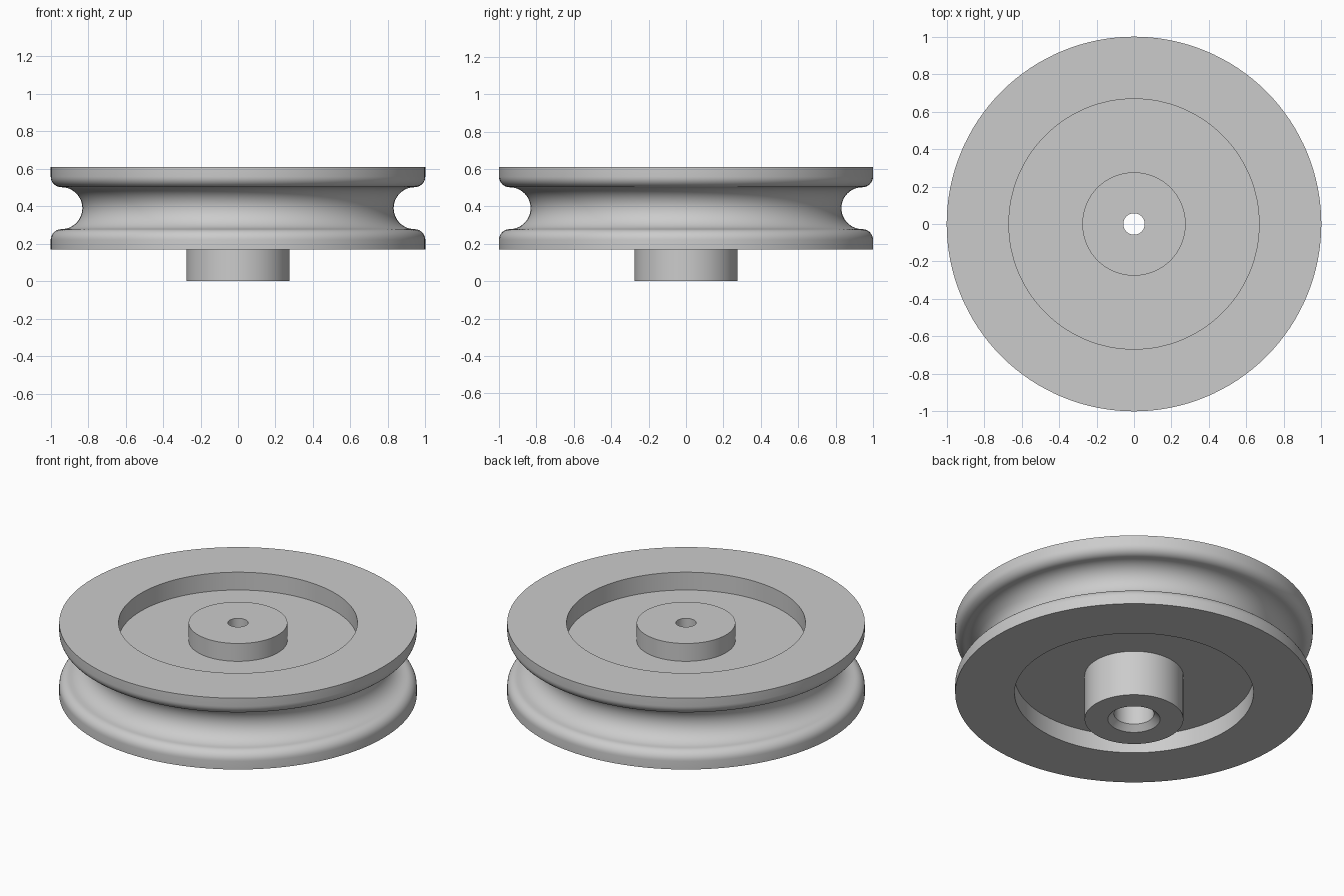
import bpy, bmesh, math

if "Cube" in bpy.data.objects:
    bpy.data.objects.remove(bpy.data.objects["Cube"])

SEGMENTS = 128

# Heights
TOP, BOTTOM = 0.61, 0.17          # rim faces
WEB_TOP, WEB_BOTTOM = 0.50, 0.28  # thin disc between rim and hub
MID = 0.39                        # centre of the rope groove

# Radii
RIM, RECESS, HUB = 1.0, 0.668, 0.276
BORE, HOLE, CHAMFER = 0.112, 0.057, 0.034
GROOVE, FILLET = 0.112, 0.057
LIP = RIM - FILLET


def arc(cr, cz, radius, start, end, steps):
    """Points of an arc in the (radius, height) plane, angles in degrees."""
    angles = [math.radians(start + (end - start) * i / steps) for i in range(steps + 1)]
    return [(cr + radius * math.cos(a), cz + radius * math.sin(a)) for a in angles]


def lathe(name, profile, material):
    """Revolve a closed (radius, height) profile around z."""
    bm = bmesh.new()
    rings = []
    for i in range(SEGMENTS):
        a = 2 * math.pi * i / SEGMENTS
        rings.append([bm.verts.new((r * math.cos(a), r * math.sin(a), z)) for r, z in profile])
    n = len(profile)
    for i in range(SEGMENTS):
        a, b = rings[i], rings[(i + 1) % SEGMENTS]
        for j in range(n):
            k = (j + 1) % n
            bm.faces.new((a[j], b[j], b[k], a[k]))
    bmesh.ops.recalc_face_normals(bm, faces=bm.faces)
    mesh = bpy.data.meshes.new(name)
    bm.to_mesh(mesh)
    bm.free()
    mesh.materials.append(material)
    obj = bpy.data.objects.new(name, mesh)
    bpy.context.collection.objects.link(obj)
    bpy.ops.object.select_all(action='DESELECT')
    obj.select_set(True)
    bpy.context.view_layer.objects.active = obj
    bpy.ops.object.shade_smooth_by_angle(angle=math.radians(30))
    return obj


grey = bpy.data.materials.new("grey metal")
grey.diffuse_color = (0.6, 0.6, 0.6, 1)
grey.use_nodes = True
grey.node_tree.nodes["Principled BSDF"].inputs["Base Color"].default_value = grey.diffuse_color

profile = []
# Hub: hole at the top, wider chamfered bore below
profile += [(HOLE, TOP), (HOLE, WEB_TOP), (BORE, WEB_TOP),
            (BORE, CHAMFER), (BORE + CHAMFER, 0), (HUB, 0)]
# Underside recess and lower rim face
profile += [(HUB, WEB_BOTTOM), (RECESS, WEB_BOTTOM), (RECESS, BOTTOM), (RIM, BOTTOM)]
# Rounded lower lip, round groove, rounded upper lip
profile += arc(LIP, MID - GROOVE - FILLET, FILLET, 0, 90, 8)
profile += arc(LIP, MID, GROOVE, 270, 90, 24)[1:-1]
profile += arc(LIP, MID + GROOVE + FILLET, FILLET, 270, 360, 8)
# Upper rim face, top recess and hub top
profile += [(RIM, TOP), (RECESS, TOP), (RECESS, WEB_TOP), (HUB, WEB_TOP), (HUB, TOP)]

lathe("pulley_wheel", profile, grey)
